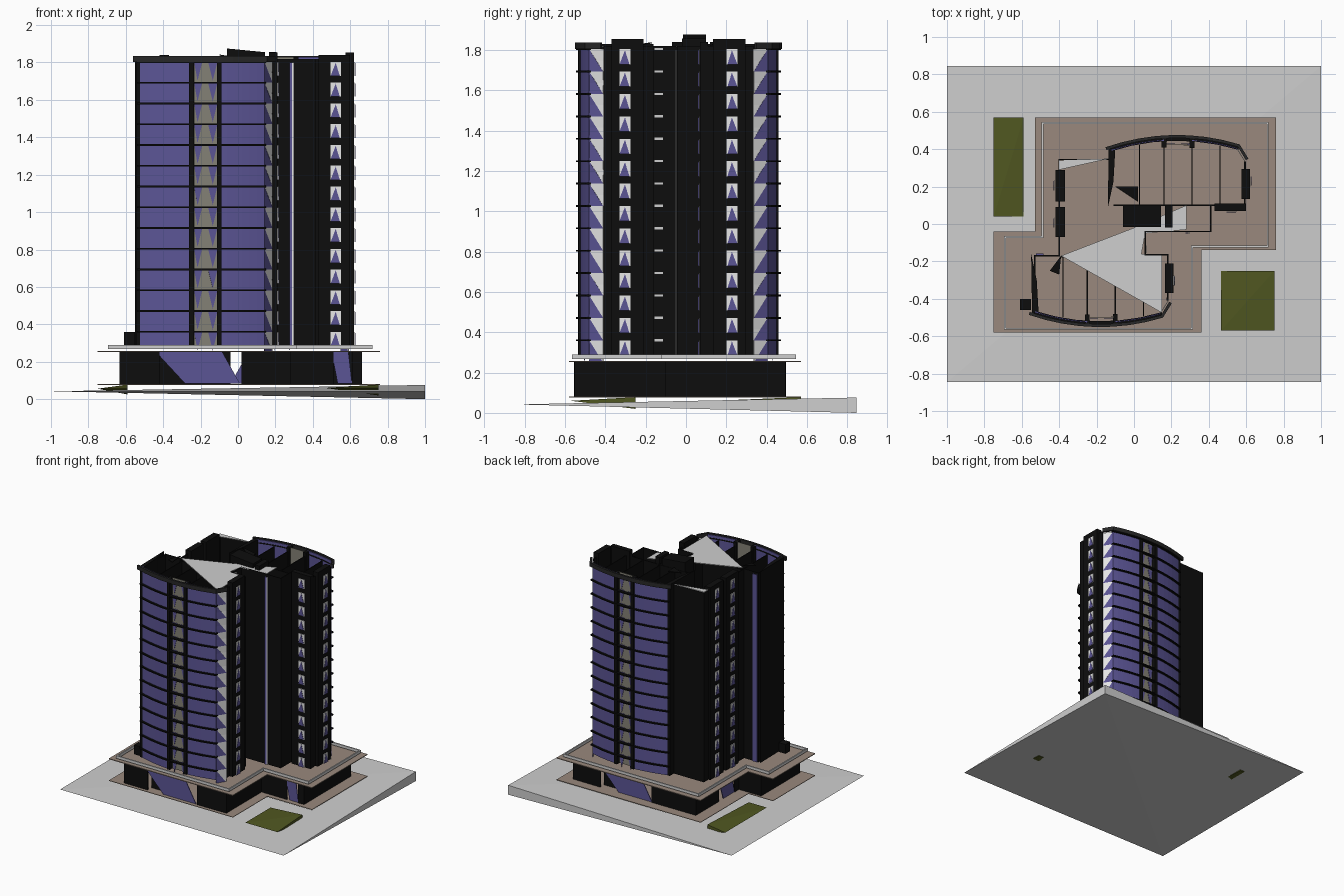
import bpy, bmesh
from mathutils import Vector

if "Cube" in bpy.data.objects:
    bpy.data.objects.remove(bpy.data.objects["Cube"], do_unlink=True)


def material(name, r, g, b):
    m = bpy.data.materials.new(name)
    m.use_nodes = True
    m.diffuse_color = (r, g, b, 1)
    bsdf = m.node_tree.nodes["Principled BSDF"]
    bsdf.inputs["Base Color"].default_value = (r, g, b, 1)
    bsdf.inputs["Roughness"].default_value = 0.8
    return m


BLACK = material("black cladding", .004, .004, .004)
CHARCOAL = material("charcoal parapet", .02, .02, .02)
GLASS = material("violet glass", .105, .09, .30)
PAVING = material("light grey concrete", .62, .62, .62)
BROWN = material("brown stone", .32, .25, .205)
LAWN = material("olive grass", .08, .095, .015)
PALE = material("pale panel", .8, .8, .8)
TAUPE = material("taupe panel", .23, .22, .18)

BASE, TOP = .285, 1.83
LEVELS = [.36 + .111 * k for k in range(14)]


def build(name, polys, mat, thick=0.0):
    """Mesh from a list of polygons, optionally thickened."""
    bm = bmesh.new()
    for poly in polys:
        bm.faces.new([bm.verts.new(p) for p in poly])
    bmesh.ops.remove_doubles(bm, verts=bm.verts, dist=1e-5)
    bmesh.ops.recalc_face_normals(bm, faces=bm.faces)
    me = bpy.data.meshes.new(name)
    bm.to_mesh(me)
    bm.free()
    me.materials.append(mat)
    ob = bpy.data.objects.new(name, me)
    bpy.context.collection.objects.link(ob)
    if thick:
        mod = ob.modifiers.new("thickness", 'SOLIDIFY')
        mod.thickness, mod.offset = thick, 0
    return ob


def strip(pts, z0, z1):
    """Vertical quads along a plan path."""
    return [[(*a, z0), (*b, z0), (*b, z1), (*a, z1)] for a, b in zip(pts, pts[1:])]


def prism(pts, z0, z1):
    return strip(pts + pts[:1], z0, z1) + [[(*p, z0) for p in pts], [(*p, z1) for p in pts]]


def rect(x0, x1, y0, y1):
    return [(x0, y0), (x1, y0), (x1, y1), (x0, y1)]


def wedge(name, x0, x1, y0, y1, mid, lo, hi, mat):
    """Slab that is thin at three corners and thick at the (+x, +y) corner."""
    a, b, d = (x0, y0, mid), (x1, y0, mid), (x0, y1, mid)
    top, low = (x1, y1, hi), (x1, y1, lo)
    build(name, [[a, b, top], [a, top, d], [a, low, b], [a, d, low],
                 [b, low, top], [d, top, low]], mat)


def window_column(name, a, b, out):
    """One pale window with a glass triangle on every storey, between plan points a and b."""
    a, b, out = Vector(a), Vector(b), Vector(out)
    pale, glass = [], []
    for z in LEVELS:
        p, q = a + out * .004, b + out * .004
        pale.append([(*p, z - .075), (*q, z - .075), (*q, z), (*p, z)])
        p, q = a + out * .008, b + out * .008
        glass.append([(*p, z - .075), (*q.lerp(p, .1), z - .075), (*p.lerp(q, .5), z - .005)])
    build(name + "_panels", pale, PALE, .004)
    build(name + "_glass", glass, GLASS, .003)


# Ground and lawns
wedge("ground_slab", -1, 1, -.845, .845, .042, 0, .076, PAVING)
wedge("left_lawn", -.75, -.59, .04, .57, .056, .025, .078, LAWN)
wedge("right_lawn", .465, .75, -.57, -.25, .06, .02, .078, LAWN)

# Stepped podium: floor pad, canopy, rim and walls
plan = [(-.75, -.58), (.36, -.58), (.36, -.14), (.76, -.14),
        (.76, .57), (-.53, .57), (-.53, -.04), (-.75, -.04)]
build("floor_pad", prism(plan, .077, .081), BROWN)
build("canopy", prism(plan, .252, .258), BROWN)
rim = [(-.69, -.56), (.31, -.56), (.31, -.12), (.715, -.12),
       (.715, .54), (-.49, .54), (-.49, -.07), (-.69, -.07)]
build("canopy_rim", strip(rim + rim[:1], .268, .29), PAVING, .014)
walls = [[(.02, -.55), (.28, -.55), (.28, -.1), (.51, -.1)],
         [(.61, -.1), (.66, -.1), (.66, .49), (.42, .49)],
         [(-.04, .49), (-.43, .49), (-.43, .2)],
         [(-.43, .0), (-.43, -.06), (-.63, -.06), (-.63, -.55), (-.42, -.55)],
         [(-.42, -.5), (-.25, -.5)], [(.25, .44), (.42, .44)]]
build("podium_walls", [q for w in walls for q in strip(w, .081, .255)], BLACK, .01)


def slanted_pane(a, b, slant):
    a, b = Vector(a), Vector(b)
    return [(*a.lerp(b, slant), .083), (*b, .083), (*b.lerp(a, slant * .6), .253), (*a, .253)]


build("podium_glass", [slanted_pane((-.44, -.55), (.01, -.55), .35),
                       slanted_pane((.42, .49), (-.04, .49), .35),
                       slanted_pane((.5, -.1), (.61, -.1), .3),
                       slanted_pane((-.43, .2), (-.43, 0), .3)], GLASS, .006)


# Two mirrored residential wings with bowed glass fronts
def wing(name, ox, oy, sy):
    def place(x, y):
        return (x + ox, sy * y + oy)

    def bow(x, out=0.0):
        return -.525 - out + .45 * (x + .18) ** 2

    def arc(x0, x1, out=0.0, n=6):
        xs = [x0 + (x1 - x0) * i / n for i in range(n + 1)]
        return [place(x, bow(x, out)) for x in xs]

    build(name + "_glass", strip(arc(-.53, -.25), BASE, TOP) + strip(arc(-.1, .14), BASE, TOP),
          GLASS, .006)
    # Recessed bay with side piers
    bay = [place(-.235, bow(-.235) + .025), place(-.11, bow(-.11) + .025)]
    build(name + "_bay", strip(bay, BASE, TOP), TAUPE, .004)
    tri = []
    for z in LEVELS:
        p, q = [Vector(c) - Vector((0, sy * .005)) for c in bay]
        tri.append([(*p, z), (*p.lerp(q, .35), z), (*p.lerp(q, .15), z - .1)])
        tri.append([(*q, z), (*q.lerp(p, .4), z), (*q.lerp(p, .2), z - .1)])
    build(name + "_bay_glass", tri, GLASS, .003)
    for side, x in (("left", -.25), ("right", -.1)):
        pier = [place(*c) for c in rect(x - .013, x + .013, bow(x) - .012, bow(x) + .04)]
        build(name + "_bay_pier_" + side, prism(pier, BASE, TOP), BLACK)
    # Angled end of the glass, half pane and half panel per storey
    p, q = place(.14, bow(.14)), place(.183, -.41)
    blue, pale = [], []
    for z in LEVELS:
        blue.append([(*p, z - .111), (*q, z - .111), (*p, z)])
        pale.append([(*q, z - .111), (*q, z), (*p, z)])
    build(name + "_end_glass", blue, GLASS, .004)
    build(name + "_end_panels", pale, PALE, .004)
    # Storey ledges and the parapet
    ledges = []
    for z in LEVELS:
        path = list(zip(arc(-.54, .15, .02), arc(-.54, .15, -.005)))
        for (a, b), (c, d) in zip(path, path[1:]):
            ledges.append([(*a, z), (*c, z), (*d, z), (*b, z)])
    build(name + "_ledges", ledges, BLACK, .009)
    crown = arc(-.56, .15, .018, 8) + [place(.195, -.42)]
    build(name + "_parapet", strip(crown, 1.803, 1.836), CHARCOAL, .016)
    # Inner partitions and the tapered end wall
    parts = [strip([place(x, -.18), place(x, bow(x) + .01)], BASE, 1.8)
             for x in (-.38, -.25, -.1, .05)]
    build(name + "_partitions", sum(parts, []), BLACK, .006)
    end = [place(-.55, -.16), place(-.52, -.3), place(-.51, -.475), place(-.545, -.475)]
    build(name + "_end_wall", prism(end, BASE, TOP), BLACK)
    # Window pier on the side wall
    pier = [place(*c) for c in rect(.165, .21, -.37, -.21)]
    build(name + "_side_pier", prism(pier, BASE, 1.853), BLACK)
    window_column(name + "_side_window", place(.21, -.33), place(.21, -.275), (1, 0))


wing("front_wing", 0, 0, 1)
wing("rear_wing", .41, -.075, -1)

# Stepped walls joining the wings
build("right_walls", strip([(.18, -.41), (.18, -.165), (.06, -.165), (.06, -.04), (.41, -.04),
                            (.41, .1), (.593, .1), (.593, .335)], BASE, 1.82), BLACK, .01)
build("left_walls", strip([(-.125, .39), (-.125, .345), (-.4, .345), (-.4, -.17), (-.53, -.17),
                           (-.53, -.46)], BASE, 1.815), BLACK, .01)
build("core_walls", strip([(-.39, -.175), (-.03, -.175)], BASE, 1.8)
      + strip([(-.11, .1), (.41, .1)], BASE, 1.8), BLACK, .008)

# Window piers on the connecting walls
for name, box, a, b, out in (
        ("front_pier", rect(.43, .6, .07, .11), (.495, .07), (.55, .07), (0, -1)),
        ("left_pier_rear", rect(-.42, -.37, .12, .29), (-.42, .18), (-.42, .235), (-1, 0)),
        ("left_pier_front", rect(-.42, -.37, -.07, .09), (-.42, -.02), (-.42, .035), (-1, 0))):
    build(name, prism(box, BASE, 1.84), BLACK)
    window_column(name + "_window", a, b, out)

# Slot glazing and small storey markers
build("slot_glass", strip([(.275, -.049), (.29, -.049)], BASE, 1.8)
      + strip([(-.525, -.162), (-.485, -.162)], BASE, 1.8), GLASS, .006)
build("slot_panel", strip([(.29, -.049), (.3, -.049)], BASE, 1.8), PALE, .006)
build("storey_markers", [q for z in LEVELS
                         for q in strip([(.068, -.155), (.068, -.115)], z - .005, z + .006)],
      PAVING, .004)

# Roof pieces, lift house and corner block
roof = [(-.39, -.17), (0, -.02), (.28, .1), (.28, -.03), (.06, -.05), (.04, -.16),
        (.15, -.165), (.15, -.475)]
build("roof_sheet", prism(roof, 1.815, 1.82), PAVING)
build("rear_roof_strip", prism([(-.4, .29), (-.13, .35), (-.4, .34)], 1.815, 1.82), PAVING)
lift = build("lift_house", prism(rect(-.06, .145, -.015, .1), BASE, 1.875), BLACK)
for v in lift.data.vertices:
    if v.co.z > 1.8 and v.co.x > 0:
        v.co.z = 1.855
build("roof_vent", prism(rect(.165, .205, -.02, .1), 1.8, 1.855), BLACK)
build("roof_fins", [[(-.1, .2, 1.84), (.02, .2, 1.82), (.02, .12, 1.82)],
                    [(-.45, -.25, 1.82), (-.39, -.17, 1.835), (-.4, -.27, 1.82)]], BLACK, .006)
build("corner_block", prism(rect(-.61, -.55, -.46, -.4), BASE, .36), BLACK)
